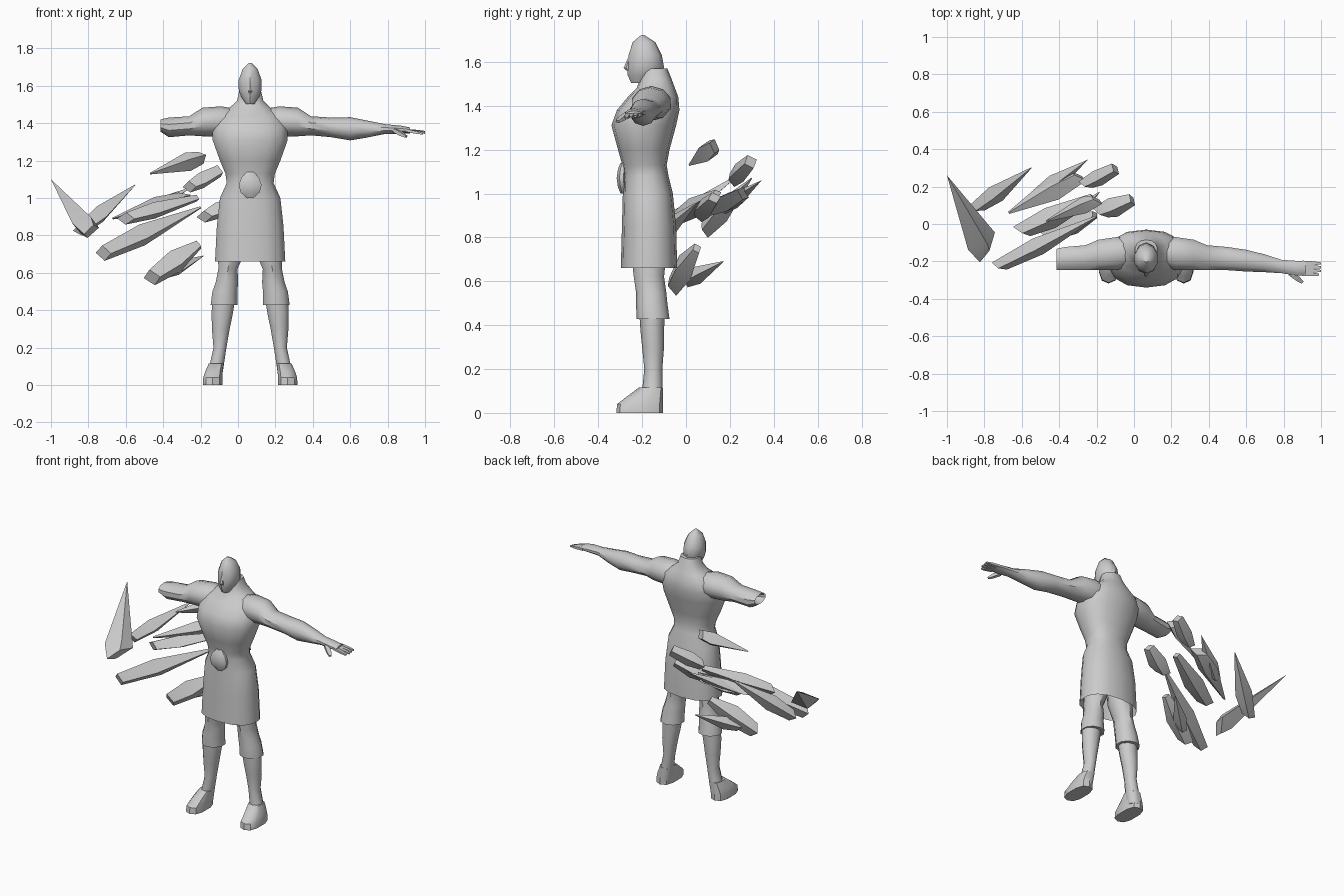
import bpy, bmesh, math
from mathutils import Vector

if "Cube" in bpy.data.objects:
    bpy.data.objects.remove(bpy.data.objects["Cube"])

CX = 0.065  # the figure's mirror plane

stone = bpy.data.materials.new("stone_grey")
stone.diffuse_color = (0.6, 0.6, 0.6, 1)
stone.use_nodes = True
stone.node_tree.nodes["Principled BSDF"].inputs["Base Color"].default_value = stone.diffuse_color


def finish(name, bm, angle=40):
    bmesh.ops.recalc_face_normals(bm, faces=bm.faces)
    me = bpy.data.meshes.new(name)
    bm.to_mesh(me)
    bm.free()
    me.materials.append(stone)
    ob = bpy.data.objects.new(name, me)
    bpy.context.collection.objects.link(ob)
    bpy.ops.object.select_all(action='DESELECT')
    ob.select_set(True)
    bpy.context.view_layer.objects.active = ob
    bpy.ops.object.shade_smooth_by_angle(angle=math.radians(angle))
    return ob


def loft(name, rings, axis='z', n=12, mirror=False, open_start=False, power=1.0, angle=40):
    """Rings are (position, lo_a, hi_a, lo_b, hi_b) across the given axis."""
    bm = bmesh.new()
    loops = []
    for p, a0, a1, b0, b1 in rings:
        loop = []
        for i in range(n):
            t = 2 * math.pi * (i + 0.5) / n
            c, s = math.cos(t), math.sin(t)
            c = math.copysign(abs(c) ** power, c)
            s = math.copysign(abs(s) ** power, s)
            a = (a0 + a1) / 2 + c * (a1 - a0) / 2
            b = (b0 + b1) / 2 + s * (b1 - b0) / 2
            co = (a, b, p) if axis == 'z' else (p, a, b)
            if mirror:
                co = (2 * CX - co[0], co[1], co[2])
            loop.append(bm.verts.new(co))
        loops.append(loop)
    for l0, l1 in zip(loops, loops[1:]):
        for i in range(n):
            j = (i + 1) % n
            bm.faces.new((l0[i], l0[j], l1[j], l1[i]))
    if not open_start:
        bm.faces.new(loops[0][::-1])
    bm.faces.new(loops[-1])
    return finish(name, bm, angle)


def centred(z, half, y0, y1):
    return (z, CX - half, CX + half, y0, y1)


# Torso with skirt, open at the hem
loft("torso_and_skirt", [centred(*r) for r in (
    (0.66, .192, -.297, -.04), (0.85, .182, -.292, -.045), (1.0, .165, -.288, -.06),
    (1.08, .128, -.285, -.08), (1.13, .135, -.29, -.088), (1.2, .165, -.31, -.075),
    (1.31, .205, -.34, -.045), (1.38, .205, -.315, -.03), (1.44, .175, -.265, -.035),
    (1.48, .115, -.225, -.05), (1.52, .072, -.21, -.065), (1.57, .06, -.2, -.085))],
    n=14, open_start=True, power=0.85)

# Head with tapering crown
loft("head", [centred(*r) for r in (
    (1.503, .024, -.25, -.19), (1.54, .05, -.266, -.12), (1.575, .064, -.268, -.1),
    (1.63, .065, -.262, -.11), (1.69, .042, -.243, -.14), (1.722, .008, -.205, -.19))], n=10)
loft("nose", [centred(*r) for r in (
    (1.56, .012, -.272, -.24), (1.573, .014, -.284, -.24), (1.62, .006, -.264, -.24))], n=6)

# Belt medallion
loft("belt_medallion", [centred(*r) for r in (
    (1.0, .018, -.3, -.27), (1.03, .055, -.312, -.27), (1.07, .066, -.318, -.27),
    (1.11, .05, -.312, -.27), (1.14, .02, -.3, -.27))], n=8)

# Arms: one whole, the other broken off below the elbow
arm = [(.16, -.23, -.07, 1.33, 1.48), (.22, -.25, -.065, 1.33, 1.49), (.32, -.25, -.08, 1.33, 1.483),
       (.39, -.25, -.11, 1.335, 1.437), (.5, -.25, -.12, 1.325, 1.43),
       (.6, -.257, -.135, 1.308, 1.432), (.7, -.26, -.16, 1.325, 1.412),
       (.79, -.265, -.19, 1.343, 1.394), (.87, -.278, -.195, 1.343, 1.387),
       (.92, -.275, -.197, 1.345, 1.377)]
loft("whole_arm", arm, 'x', n=10)
loft("broken_arm", arm[:5] + [(.545, -.25, -.13, 1.355, 1.42), (.5, -.22, -.16, 1.37, 1.4)],
     'x', n=10, mirror=True)


# Fingers and thumb
def digit(name, a, b, w):
    a, b = Vector(a), Vector(b)
    d = (b - a).normalized()
    side = d.cross(Vector((0, 0, 1))).normalized()
    up = side.cross(d)
    bm = bmesh.new()
    for p, k in ((a, 1), (a.lerp(b, .6), .9), (b, .5)):
        for s, u in ((1, 1), (-1, 1), (-1, -1), (1, -1)):
            bm.verts.new(p + side * s * w * k + up * u * w * .7 * k)
    bmesh.ops.convex_hull(bm, input=bm.verts)
    finish(name, bm, 60)


for i in range(4):
    y = -.207 - .02 * i
    digit(f"finger_{i + 1}", (.9, y, 1.361), (1.0 - .012 * (i == 3), y - .004, 1.355 - .004 * i), .011)
digit("thumb", (.84, -.265, 1.362), (.9, -.312, 1.327), .015)

# Legs, knee cuffs and feet
for mir, side in ((False, "right"), (True, "left")):
    loft(f"{side}_thigh", [
        (.428, -.15, 0.0, -.225, -.075), (.5, -.14, .0, -.228, -.085), (.55, -.122, .004, -.228, -.09),
        (.62, -.108, .0, -.238, -.1), (.72, -.11, .045, -.25, -.09), (.9, -.08, .06, -.25, -.09)],
        n=10, mirror=mir)
    loft(f"{side}_shin", [
        (.03, -.178, -.085, -.2, -.106), (.1, -.155, -.075, -.2, -.106), (.2, -.133, -.06, -.19, -.108),
        (.3, -.142, -.042, -.2, -.1), (.38, -.144, -.025, -.208, -.1), (.44, -.142, -.015, -.212, -.097)],
        n=10, mirror=mir)
    loft(f"{side}_foot", [
        (0, -.19, -.082, -.318, -.105), (.04, -.188, -.082, -.314, -.105),
        (.07, -.178, -.08, -.275, -.105), (.115, -.158, -.075, -.215, -.106)],
        n=10, mirror=mir, power=0.75)


# Floating shards: wedge section at the thick end, ridge part way, narrow tip
def shard(name, base, tip, width, thick, ridge=.4, blunt=.08, up=(0, 0, 1)):
    base, tip = Vector(base), Vector(tip)
    d = (tip - base).normalized()
    side = d.cross(Vector(up)).normalized()
    lift = side.cross(d)
    bm = bmesh.new()
    for t, k in ((0, .7), (ridge, 1), (1, blunt)):
        p = base.lerp(tip, t)
        for s, u in ((.5, -.15), (.12, .5), (-.5, .15), (-.1, -.5)):
            skew = d * (s * width * .5 if t == 0 else 0)
            bm.verts.new(p + (side * s * width + lift * u * thick) * k + skew)
    bmesh.ops.convex_hull(bm, input=bm.verts)
    finish(name, bm, 30)


shard("shard_upper", (-.2, .13, 1.215), (-.47, .015, 1.13), .09, .1, .25)
shard("shard_block", (-.26, .21, 1.06), (-.1, .295, 1.145), .09, .09, .4, .75)
shard("shard_outer_spike", (-.79, -.14, .82), (-1.0, .26, 1.1), .17, .1, .12, .0)
shard("shard_outer_cross", (-.84, .085, .83), (-.55, .3, 1.07), .1, .1, .35, .05)
shard("shard_rear_long", (-.3, .26, 1.0), (-.67, .06, .89), .13, .09, .35, .1)
shard("shard_rear_splinter", (-.5, .17, .93), (-.245, .345, 1.06), .09, .07, .3, .0)
shard("shard_middle", (-.6, -.04, .89), (-.22, .14, 1.0), .12, .09, .4, .4)
shard("shard_long", (-.72, -.225, .705), (-.2, .04, .95), .1, .12, .4, .1)
shard("shard_near_hip", (-.18, .06, .9), (-.01, .13, .98), .11, .09, .4, .6)
shard("shard_lower", (-.46, -.06, .575), (-.21, .05, .75), .11, .13, .5, .4)
shard("shard_lower_splinter", (-.38, 0, .6), (-.185, .17, .69), .08, .08, .3, .05)
